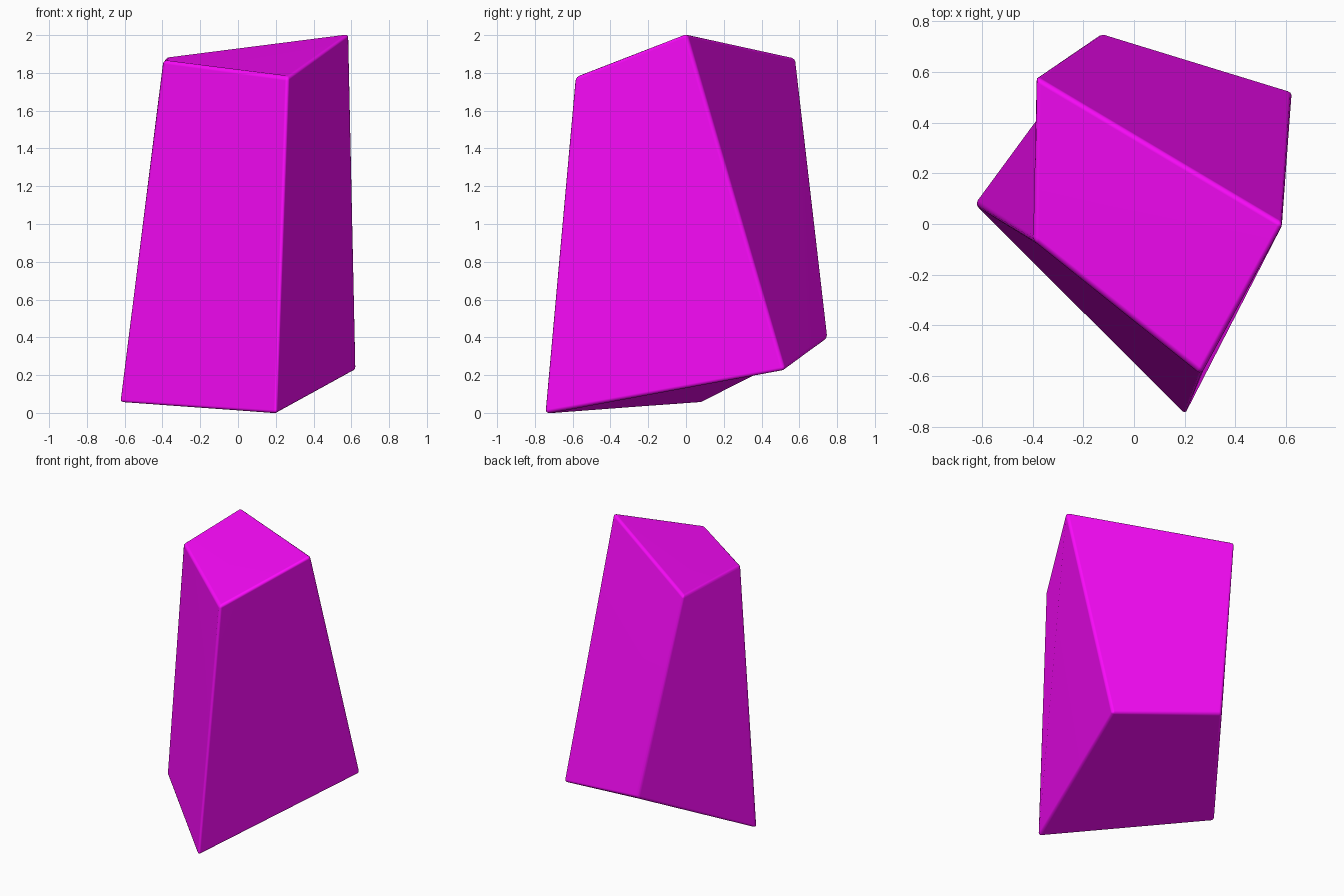
import bpy

if "Cube" in bpy.data.objects:
    bpy.data.objects.remove(bpy.data.objects["Cube"])

# Crooked tapered block: four lower corners, then four upper corners
corners = [
    (-0.63, 0.08, 0.052), (0.203, -0.753, -0.006), (0.627, 0.523, 0.225), (-0.13, 0.753, 0.398),
    (-0.395, -0.067, 1.868), (0.265, -0.592, 1.777), (0.59, 0.0, 2.010), (-0.387, 0.583, 1.880),
]
# Each twisted face folds along its first-to-third corner diagonal
faces = [
    (3, 2, 1, 0),  # bottom
    (7, 4, 5, 6),  # top
    (5, 4, 0, 1),  # front
    (6, 5, 1, 2),  # right
    (7, 6, 2, 3),  # back
    (4, 7, 3, 0),  # left
]
mesh = bpy.data.meshes.new("crooked_block")
mesh.from_pydata(corners, [], faces)
block = bpy.data.objects.new("crooked_block", mesh)
bpy.context.collection.objects.link(block)
mesh.shade_smooth()

# Narrow rounded edges with flat-looking faces
bevel = block.modifiers.new("edge_rounding", 'BEVEL')
bevel.width = 0.02
bevel.segments = 3
bevel.limit_method = 'NONE'
block.modifiers.new("flat_faces", 'WEIGHTED_NORMAL')
folds = block.modifiers.new("face_folds", 'TRIANGULATE')
folds.quad_method = 'FIXED'
folds.keep_custom_normals = True

# Magenta material
mat = bpy.data.materials.new("magenta")
mat.diffuse_color = (0.98, 0.003, 0.98, 1.0)
mat.use_nodes = True
mat.node_tree.nodes["Principled BSDF"].inputs["Base Color"].default_value = mat.diffuse_color
mesh.materials.append(mat)
